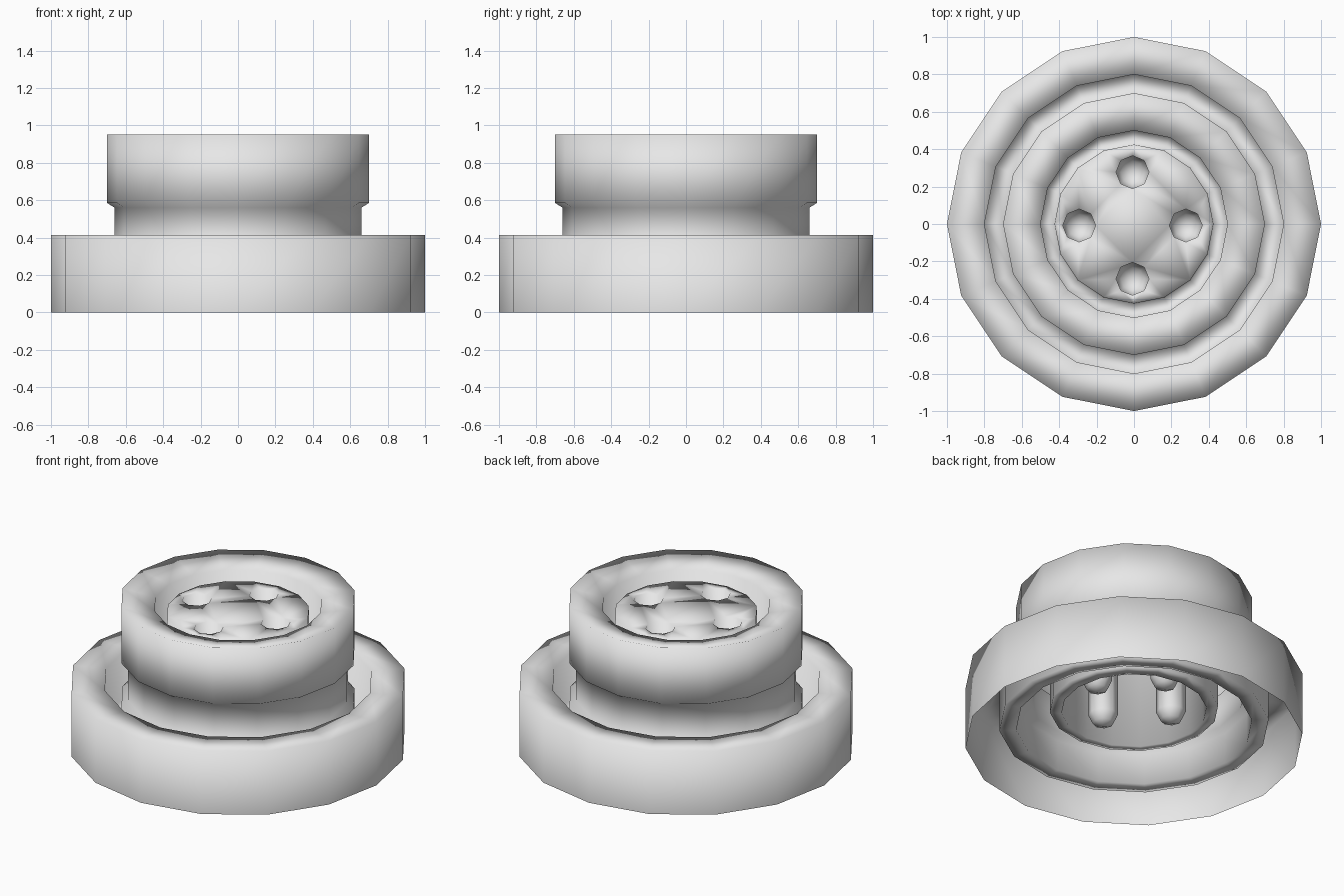
import bpy, bmesh
from math import sin, cos, tau

if "Cube" in bpy.data.objects:
    bpy.data.objects.remove(bpy.data.objects["Cube"], do_unlink=True)

SIDES = 16
PIN_SIDES = 8
DISC_Z = 0.87

grey = bpy.data.materials.new("light_grey")
grey.use_nodes = True
colour = (0.8, 0.8, 0.8, 1)
grey.diffuse_color = colour
grey.node_tree.nodes["Principled BSDF"].inputs["Base Color"].default_value = colour

bm = bmesh.new()


def ring(radius, z, sides, cx=0, cy=0):
    return [bm.verts.new((cx + radius * cos(tau * i / sides),
                          cy + radius * sin(tau * i / sides), z))
            for i in range(sides)]


def skin(rings):
    """Join consecutive rings with quads."""
    for a, b in zip(rings, rings[1:]):
        n = len(a)
        for i in range(n):
            k = (i + 1) % n
            bm.faces.new((a[i], a[k], b[k], b[i]))


def loop_edges(verts):
    return [bm.edges.get((v, verts[i - 1])) for i, v in enumerate(verts)]


# Turned shell: collar, outer groove, necked cup, inner groove, core wall
profile = [
    (1.0, 0), (1.0, 0.415), (0.8, 0.415), (0.8, 0.11),
    (0.7, 0.11), (0.7, 0.31), (0.66, 0.34), (0.66, 0.56),
    (0.7, 0.585), (0.7, 0.95), (0.5, 0.91), (0.5, 0.22),
    (0.43, 0.21), (0.425, DISC_Z),
]
shell = [ring(r, z, SIDES) for r, z in profile]
skin(shell)
borders = loop_edges(shell[-1])

# Four round-ended sockets sunk through the disc
socket = [(0.088, DISC_Z), (0.088, 0.31), (0.062, 0.255)]
for i in range(4):
    cx = 0.285 * cos(tau * i / 4) - 0.008
    cy = 0.285 * sin(tau * i / 4) - 0.008
    walls = [ring(r, z, PIN_SIDES, cx, cy) for r, z in socket]
    skin(walls)
    borders += loop_edges(walls[0])
    tip = bm.verts.new((cx, cy, 0.23))
    end = walls[-1]
    for j in range(PIN_SIDES):
        bm.faces.new((end[j], end[(j + 1) % PIN_SIDES], tip))

# Disc face around the socket mouths
fill = bmesh.ops.triangle_fill(bm, edges=borders, use_beauty=True,
                               use_dissolve=False, normal=(0, 0, 1))
for item in fill["geom"]:
    if isinstance(item, bmesh.types.BMFace):
        item.normal_update()
        if item.normal.z < 0:
            item.normal_flip()

for face in bm.faces:
    face.smooth = True

mesh = bpy.data.meshes.new("socket_connector")
bm.to_mesh(mesh)
bm.free()
mesh.materials.append(grey)
bpy.context.collection.objects.link(bpy.data.objects.new("socket_connector", mesh))
